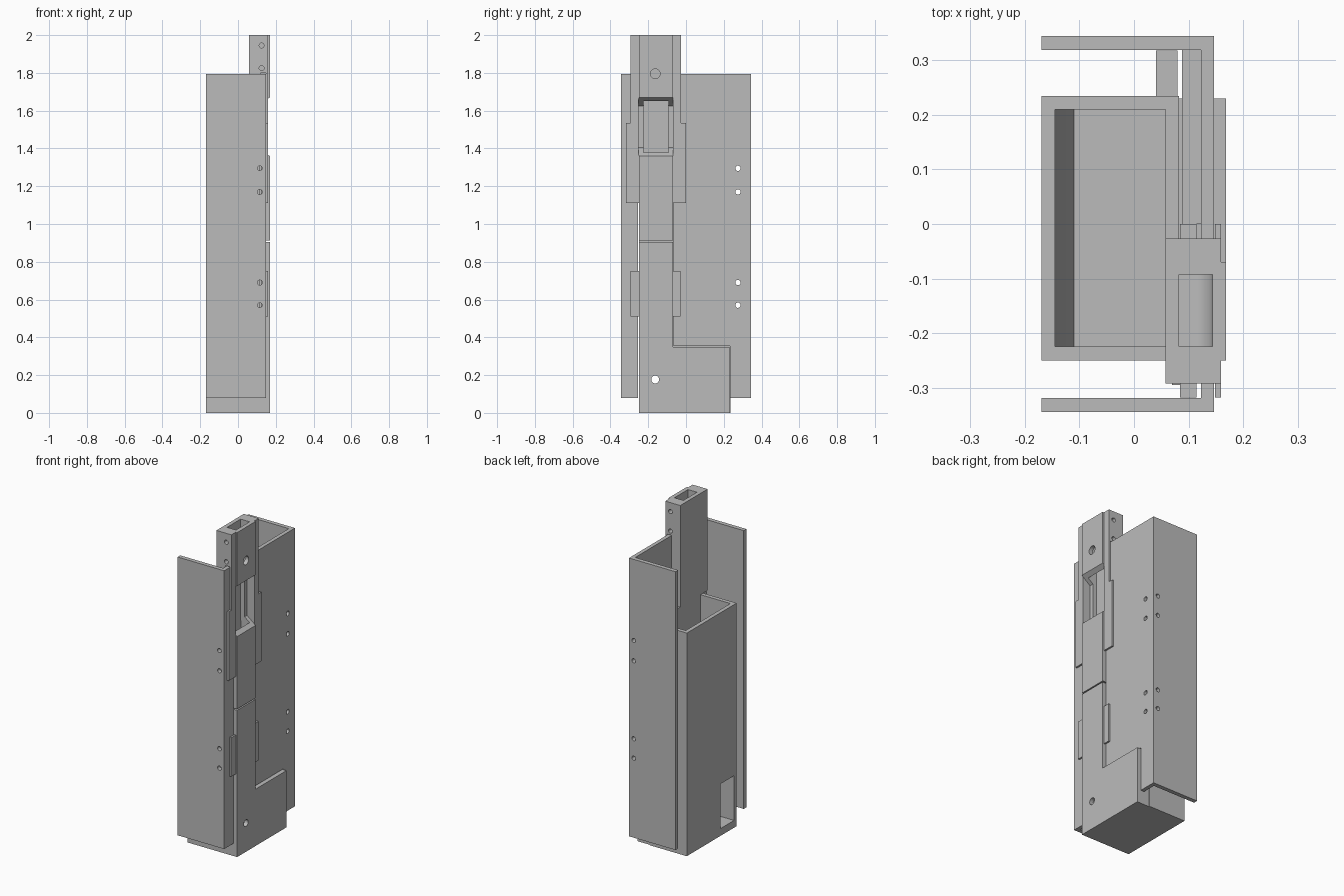
import bpy, bmesh, math
from mathutils import Matrix, Vector

cube = bpy.data.objects.get("Cube")
if cube:
    bpy.data.objects.remove(cube, do_unlink=True)

GREY = bpy.data.materials.new("mid_grey")
GREY.use_nodes = True
GREY.diffuse_color = (0.5, 0.5, 0.5, 1)
GREY.node_tree.nodes["Principled BSDF"].inputs["Base Color"].default_value = (0.5, 0.5, 0.5, 1)


def make(name, bm):
    bmesh.ops.recalc_face_normals(bm, faces=bm.faces)
    mesh = bpy.data.meshes.new(name)
    bm.to_mesh(mesh)
    bm.free()
    mesh.materials.append(GREY)
    ob = bpy.data.objects.new(name, mesh)
    bpy.context.collection.objects.link(ob)
    return ob


def block(name, x, y, z):
    """Box from three (low, high) ranges."""
    bm = bmesh.new()
    bmesh.ops.create_cube(bm, size=1)
    for v in bm.verts:
        v.co = [r[0] + (c + 0.5) * (r[1] - r[0]) for c, r in zip(v.co, (x, y, z))]
    return make(name, bm)


def prism(name, profile, y):
    """Side profile in x, z drawn out along y."""
    bm = bmesh.new()
    face = bm.faces.new([bm.verts.new((px, y[0], pz)) for px, pz in profile])
    ext = bmesh.ops.extrude_face_region(bm, geom=[face])["geom"]
    bmesh.ops.translate(bm, vec=(0, y[1] - y[0], 0),
                        verts=[g for g in ext if isinstance(g, bmesh.types.BMVert)])
    return make(name, bm)


def drill(axis, centre, radius, length):
    bm = bmesh.new()
    turn = Matrix.Rotation(math.pi / 2, 4, "Y" if axis == "X" else "X")
    bmesh.ops.create_cone(bm, cap_ends=True, segments=20, radius1=radius, radius2=radius,
                          depth=length, matrix=Matrix.Translation(Vector(centre)) @ turn)
    return make("drill", bm)


def combine(base, tools, operation):
    """Join or cut with a list of helpers, then discard them."""
    for tool in tools:
        tool.hide_render = True
        mod = base.modifiers.new("combine", "BOOLEAN")
        mod.object, mod.operation, mod.solver = tool, operation, "EXACT"
        bpy.context.view_layer.update()
        result = bpy.data.meshes.new_from_object(
            base.evaluated_get(bpy.context.evaluated_depsgraph_get()))
        base.modifiers.clear()
        base.data = result
        bpy.data.objects.remove(tool, do_unlink=True)


BOX_TOP = 1.375
STRIP = (-0.25, -0.07)       # raised strip in the side slot
CHANNEL = (-0.225, -0.093)   # chute width
SCREWS = (0.57, 0.69, 1.17, 1.295)
LUGS = ((0.51, 0.75), (1.11, 1.36))


def screw_holes():
    return ([drill("X", (0.08, 0.275, z), 0.014, 0.2) for z in SCREWS]
            + [drill("Y", (0.115, s * 0.335, z), 0.013, 0.06) for z in SCREWS for s in (-1, 1)])


# Outer sleeve: three walls, open on one side, slotted for the strip
sleeve = block("outer_sleeve", (-0.17, 0.147), (-0.345, 0.345), (0.08, 1.795))
combine(sleeve, [block("void", (-0.3, 0.123), (-0.319, 0.319), (0, 2)),
                 block("slot", (0.1, 0.2), (-0.254, -0.066), (0, 2)),
                 block("foot_gap", (0.1, 0.2), (-0.2549, 0.234), (0, 0.354))], "DIFFERENCE")
combine(sleeve, [block("pad", (0.088, 0.13), (0.0, 0.33), z) for z in LUGS], "UNION")
combine(sleeve, screw_holes(), "DIFFERENCE")

# Inner box with foot, strip and retaining lugs
box = block("inner_box", (-0.17, 0.083), (-0.25, 0.235), (0, BOX_TOP))
combine(box, [block("foot", (0.05, 0.169), (-0.25, 0.23), (0, 0.35)),
              block("strip", (0.06, 0.169), STRIP, (0, 0.904)),
              block("inner_lug", (0.07, 0.115), (-0.295, -0.03), LUGS[0]),
              block("outer_lug", (0.149, 0.16), (-0.295, -0.03), LUGS[0])]
        + [block("rear_lug", (0.04, 0.08), (0.2, 0.318), z) for z in LUGS], "UNION")

# Storage space with a curved ramp along one side
ramp = [(-0.145 + 0.035 * t * t, 0.36 + 0.35 * (1 - t)) for t in (0, 0.25, 0.5, 0.75, 1)]
store = prism("store", ramp + [(0.058, 0.36), (0.058, 1.6), (-0.145, 1.6)], (-0.225, 0.21))

# Chute that runs down and bends out through the far wall
bend = [(0.105 + 0.039 * math.cos(a), 0.084 - 0.039 * math.sin(a))
        for a in [math.pi / 2 * i / 8 for i in range(9)]]
chute = prism("chute", [(0.083, 1.2), (0.144, 1.2)] + bend
              + [(-0.3, 0.045), (-0.3, 0.32), (0.083, 0.32)], CHANNEL)
combine(box, [store, chute, drill("X", (0.16, -0.163, 0.177), 0.021, 0.1)]
        + [drill("X", (0.08, 0.275, z), 0.014, 0.2) for z in SCREWS], "DIFFERENCE")

# Upper feed column
column = block("feed_column", (0.058, 0.16), (-0.293, -0.027), (BOX_TOP, 2))
combine(column, [block("strip", (0.084, 0.169), STRIP, (0.912, 2)),
                 block("inner_lug", (0.084, 0.115), (-0.318, 0), (1.11, 1.535)),
                 block("outer_lug", (0.149, 0.16), (-0.318, 0), (1.11, 1.535))], "UNION")
window = prism("window", [(0.11, 1.405), (0.2, 1.335), (0.2, 1.695), (0.11, 1.625)],
               (-0.2505, -0.0695))
combine(column, [block("feed", (0.083, 0.144), CHANNEL, (0.8, 2.2)), window,
                 block("front_groove", (0.119, 0.149), (-0.4, -0.252), (1, 1.8)),
                 block("rear_groove", (0.119, 0.149), (-0.068, 0.1), (1, 1.8)),
                 drill("X", (0.16, -0.163, 1.795), 0.026, 0.06),
                 drill("Y", (0.125, -0.28, 1.945), 0.013, 0.06),
                 drill("Y", (0.125, -0.28, 1.825), 0.013, 0.06),
                 drill("Y", (0.125, -0.04, 1.945), 0.013, 0.06),
                 drill("Y", (0.125, -0.04, 1.825), 0.013, 0.06)], "DIFFERENCE")

# Smooth the round holes and bends, keep edges sharp
bpy.ops.object.select_all(action="DESELECT")
for ob in (sleeve, box, column):
    ob.select_set(True)
bpy.context.view_layer.objects.active = box
bpy.ops.object.shade_smooth_by_angle(angle=math.radians(30))
